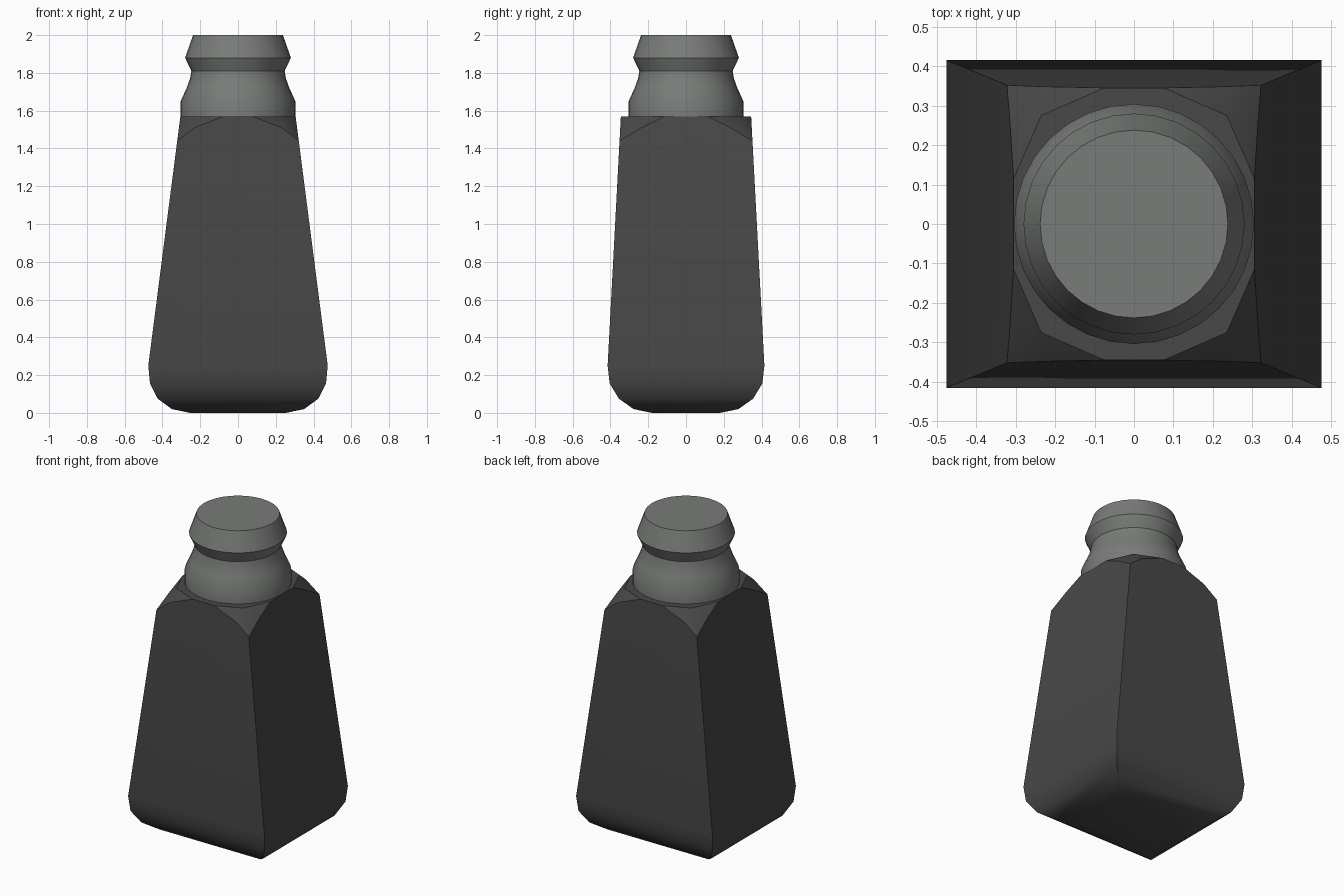
import bpy, bmesh, math

if "Cube" in bpy.data.objects:
    bpy.data.objects.remove(bpy.data.objects["Cube"])


def finish(name, bm, color):
    bmesh.ops.recalc_face_normals(bm, faces=bm.faces)
    me = bpy.data.meshes.new(name)
    bm.to_mesh(me)
    bm.free()
    ob = bpy.data.objects.new(name, me)
    bpy.context.collection.objects.link(ob)
    mat = bpy.data.materials.new(name + "_material")
    mat.diffuse_color = color
    mat.use_nodes = True
    mat.node_tree.nodes["Principled BSDF"].inputs["Base Color"].default_value = mat.diffuse_color
    me.materials.append(mat)
    bpy.ops.object.select_all(action='DESELECT')
    ob.select_set(True)
    bpy.context.view_layer.objects.active = ob
    bpy.ops.object.shade_smooth_by_angle(angle=math.radians(35))
    return ob


QUADS = [(1, 1), (-1, 1), (-1, -1), (1, -1)]
TOP = 1.57


def half(z):
    # half width and depth of the tapered body walls
    t = (TOP - z) / (TOP - 0.25)
    return 0.305 + 0.17 * t, 0.345 + 0.07 * t


# Tapered square body with rounded base
bm = bmesh.new()
base = [(0.253, 0.18, 0), (0.35, 0.277, 0.02), (0.425, 0.355, 0.075),
        (0.466, 0.404, 0.155), (0.475, 0.415, 0.25)]
rings = [[bm.verts.new((sx * x, sy * y, z)) for sx, sy in QUADS] for x, y, z in base]
bm.faces.new(rings[0])
for lo, hi in zip(rings, rings[1:]):
    for i in range(4):
        j = (i + 1) % 4
        bm.faces.new((lo[i], lo[j], hi[j], hi[i]))

# Shoulder corners cut away in a curve towards an octagonal top
ex, ey = half(1.51)
dx, dy = half(1.44)
shape = dict(A=(0.075, 0.345, TOP), B=(0.235, 0.275, TOP), C=(0.305, 0.115, TOP),
             D=(dx, dy, 1.44), E=(0.23, ey, 1.51), F=(ex, 0.235, 1.51))
corners = []
for sx, sy in QUADS:
    c = {k: bm.verts.new((sx * x, sy * y, z)) for k, (x, y, z) in shape.items()}
    for tri in ("AEB", "EDB", "BDF", "BFC"):
        bm.faces.new([c[k] for k in tri])
    corners.append(c)

# Four walls and the top
cap = []
for i in range(4):
    j = (i + 1) % 4
    keys = "DEA" if i % 2 == 0 else "DFC"
    p, q = corners[i], corners[j]
    bm.faces.new([rings[-1][j], rings[-1][i]] + [p[k] for k in keys]
                 + [q[k] for k in reversed(keys)])
    order = "CBA" if i % 2 == 0 else "ABC"
    cap += [p[k] for k in order]
bm.faces.new(cap)
finish("body", bm, (0.065, 0.065, 0.065, 1))

# Round neck and cap, turned from a profile
bm = bmesh.new()
profile = [(0.304, 1.56), (0.304, 1.65), (0.272, 1.72), (0.254, 1.77), (0.247, 1.81),
           (0.28, 1.88), (0.238, 2.0)]
N = 32
loops = [[bm.verts.new((r * math.cos(2 * math.pi * k / N), r * math.sin(2 * math.pi * k / N), z))
          for k in range(N)] for r, z in profile]
for lo, hi in zip(loops, loops[1:]):
    for k in range(N):
        m = (k + 1) % N
        bm.faces.new((lo[k], lo[m], hi[m], hi[k]))
bm.faces.new(loops[0])
bm.faces.new(loops[-1])
finish("neck_cap", bm, (0.19, 0.2, 0.19, 1))
